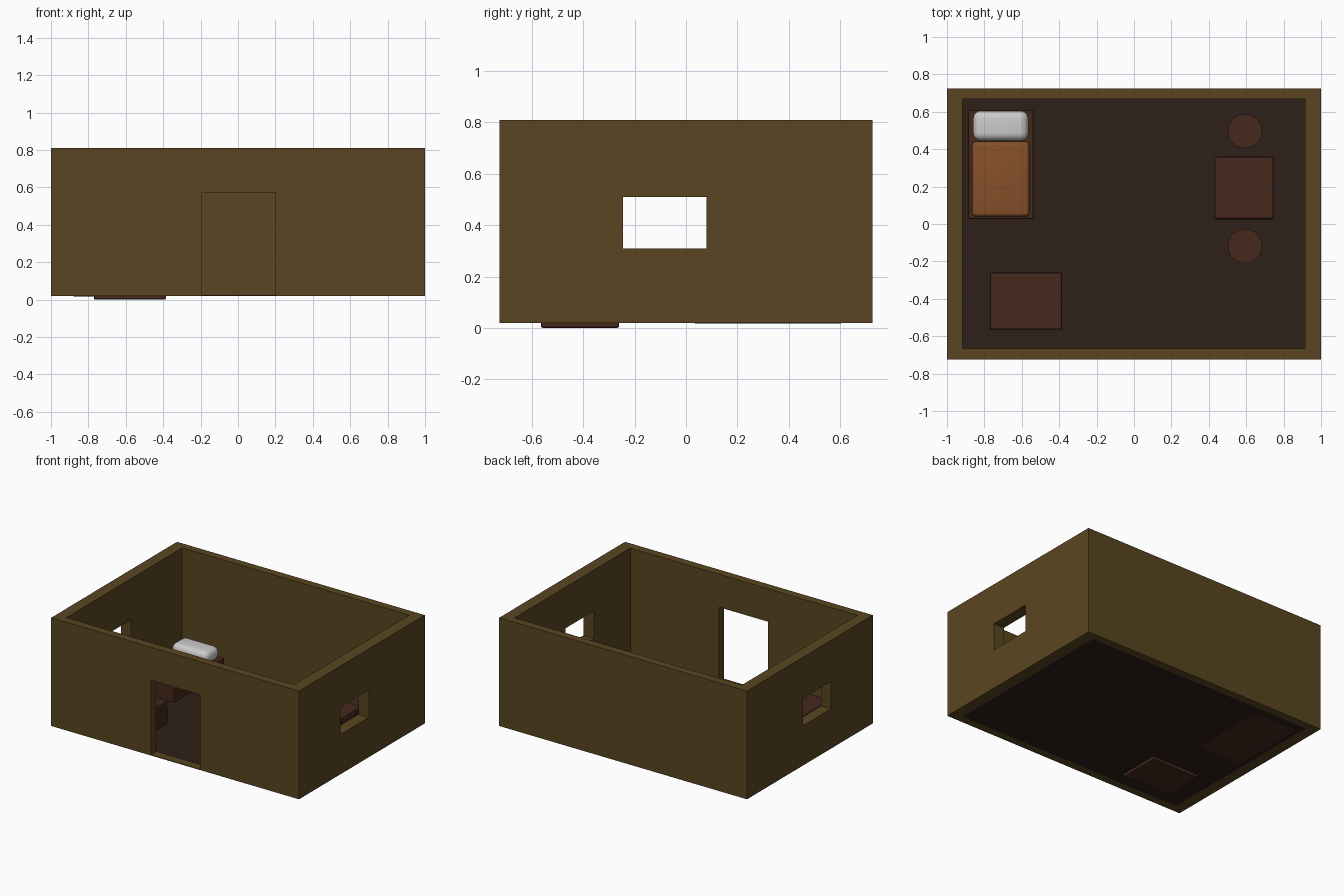
import bpy, bmesh
from mathutils import Matrix

if "Cube" in bpy.data.objects:
    bpy.data.objects.remove(bpy.data.objects["Cube"])


def material(name, rgb):
    m = bpy.data.materials.new(name)
    m.diffuse_color = (*rgb, 1)
    m.use_nodes = True
    m.node_tree.nodes["Principled BSDF"].inputs["Base Color"].default_value = m.diffuse_color
    return m


WALL = material("ochre_wall", (0.102, 0.060, 0.015))
FLOOR = material("dark_floor", (0.027, 0.015, 0.009))
WOOD = material("red_wood", (0.061, 0.021, 0.012))
CLOTH = material("orange_cloth", (0.242, 0.080, 0.023))


def finish(name, bm, mat):
    me = bpy.data.meshes.new(name)
    bm.to_mesh(me)
    bm.free()
    ob = bpy.data.objects.new(name, me)
    bpy.context.collection.objects.link(ob)
    if mat:
        me.materials.append(mat)
    return ob


def activate(ob):
    bpy.ops.object.select_all(action='DESELECT')
    ob.select_set(True)
    bpy.context.view_layer.objects.active = ob


def box(name, x, y, z, mat=None, bevel=0, segments=2, smooth=False):
    """Box from (min, max) ranges, with optional rounded edges."""
    bm = bmesh.new()
    size = [b - a for a, b in (x, y, z)]
    mid = [(a + b) / 2 for a, b in (x, y, z)]
    bmesh.ops.create_cube(bm, size=1, matrix=Matrix.Translation(mid) @ Matrix.Diagonal((*size, 1)))
    if bevel:
        bmesh.ops.bevel(bm, geom=bm.edges[:], offset=bevel, segments=segments,
                        profile=0.5, affect='EDGES', clamp_overlap=True)
    ob = finish(name, bm, mat)
    if smooth:
        activate(ob)
        bpy.ops.object.shade_smooth_by_angle()
    return ob


def cut(ob, cutter):
    cutter.hide_render = True
    mod = ob.modifiers.new("cut", 'BOOLEAN')
    mod.operation = 'DIFFERENCE'
    mod.solver = 'EXACT'
    mod.object = cutter
    activate(ob)
    bpy.ops.object.modifier_apply(modifier=mod.name)
    bpy.data.objects.remove(cutter)


# Walls: hollow shell, doorway in front, a window in each side
walls = box("walls", (-1, 1), (-0.725, 0.725), (0.02, 0.81), WALL)
cut(walls, box("room_cutter", (-0.918, 0.915), (-0.665, 0.668), (-0.1, 1)))
cut(walls, box("door_cutter", (-0.195, 0.2), (-0.8, -0.6), (0.025, 0.57)))
cut(walls, box("window_cutter", (-1.1, 1.1), (-0.245, 0.08), (0.31, 0.51)))
box("floor", (-0.918, 0.915), (-0.665, 0.668), (0.021, 0.026), FLOOR)

# Bed
box("bed_frame", (-0.887, -0.537), (0.028, 0.61), (0.018, 0.13), WOOD, 0.008)
box("blanket", (-0.867, -0.56), (0.04, 0.44), (0.11, 0.16), CLOTH, 0.02, 4, True)
box("pillow", (-0.86, -0.565), (0.445, 0.605), (0.12, 0.215), None, 0.042, 6, True)

# Storage chest with lid
box("chest_body", (-0.77, -0.385), (-0.565, -0.26), (0, 0.145), WOOD, 0.008)
box("chest_lid", (-0.77, -0.385), (-0.565, -0.26), (0.143, 0.195), WOOD, 0.012)

# Table
box("table_top", (0.43, 0.747), (0.025, 0.36), (0.17, 0.22), WOOD, 0.012)
for i, x in enumerate((0.445, 0.692)):
    for j, y in enumerate((0.04, 0.305)):
        box(f"table_leg_{i}{j}", (x, x + 0.04), (y, y + 0.04), (0.024, 0.175), WOOD)

# Round stools on either side of the table
for name, y in (("back_stool", 0.497), ("front_stool", -0.118)):
    bm = bmesh.new()
    bmesh.ops.create_cone(bm, cap_ends=True, segments=32, radius1=0.092, radius2=0.092, depth=0.106,
                          matrix=Matrix.Translation((0.593, y, 0.077)))
    activate(finish(name, bm, WOOD))
    bpy.ops.object.shade_smooth_by_angle()
